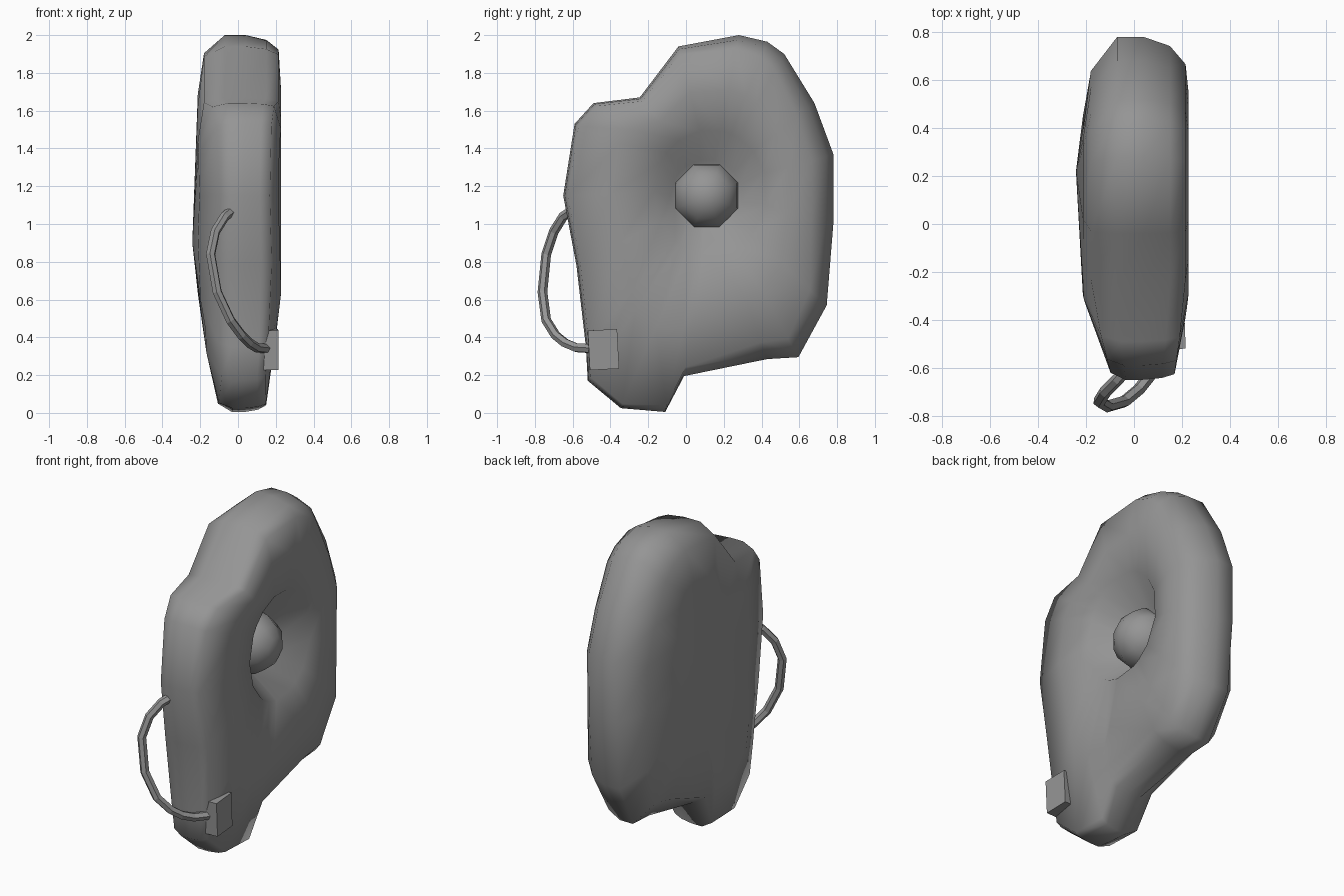
import bpy, bmesh, math
from mathutils import Vector

old = bpy.data.objects.get("Cube")
if old:
    bpy.data.objects.remove(old, do_unlink=True)

grey = bpy.data.materials.new("plain grey")
grey.use_nodes = True
colour = (0.3, 0.3, 0.3, 1)
grey.diffuse_color = colour
grey.node_tree.nodes["Principled BSDF"].inputs["Base Color"].default_value = colour


def finish(obj, name, angle=None):
    obj.name = name
    obj.data.materials.append(grey)
    if angle:
        bpy.ops.object.select_all(action='DESELECT')
        obj.select_set(True)
        bpy.context.view_layer.objects.active = obj
        bpy.ops.object.shade_smooth_by_angle(angle=math.radians(angle))


# Side outline of the body as (y, z)
outline = [Vector(p) for p in (
    (-.04, 1.94), (.28, 2), (.43, 1.965), (.52, 1.9), (.68, 1.64), (.78, 1.37),
    (.78, 1), (.745, .57), (.595, .295), (.43, .285), (-.01, .195), (-.11, .005),
    (-.345, .025), (-.52, .17), (-.53, .35), (-.58, .78), (-.65, 1.15),
    (-.59, 1.53), (-.49, 1.64), (-.245, 1.67))]
centre = Vector((.11, 1.15))


def inset(dist, least=.2):
    # The edge is rounder at the back than at the front and the lower lobe
    return [p + (centre - p).normalized() * dist * max(least, min(1, .4 + .9 * p.x))
            for p in outline]


def ellipse(mid, ry, rz):
    ring = []
    for p in outline:
        d = (p - centre).normalized()
        ring.append(Vector((mid[0] + d.x * ry, mid[1] + d.y * rz)))
    return ring


# Body: rings from the plain side, round the edge and down into the hollow
shoulder, rim = inset(.12), ellipse((.13, 1.17), .3, .33)
middle = [a.lerp(b, .5) for a, b in zip(shoulder, rim)]
rings = [(-.213, inset(.4, .8)), (-.18, inset(.15)), (-.07, outline),
         (.04, outline), (.15, inset(.04)), (.215, shoulder), (.228, middle),
         (.2, rim), (.05, ellipse(centre, .19, .19))]

bm = bmesh.new()


def add(x, p):
    # The body thins toward the lower lobe and the front edge
    lobe = min(1, .62 + .6 * p.y)
    front = max(0, min(1, (-p.x - .3) / .35))
    x *= 1 - front * (.5 if x < 0 else .23)
    return bm.verts.new((x * lobe + .03 * (1 - lobe), p.x, p.y))


loops = [[add(x, p) for p in ring] for x, ring in rings]
n = len(outline)
for a, b in zip(loops, loops[1:]):
    for i in range(n):
        j = (i + 1) % n
        bm.faces.new((a[i], a[j], b[j], b[i]))
for loop, x, mid in ((loops[0], -.242, Vector((.22, .9))), (loops[-1], .03, centre)):
    hub = add(x, mid)
    for i in range(n):
        bm.faces.new((loop[i], loop[(i + 1) % n], hub))
bmesh.ops.recalc_face_normals(bm, faces=bm.faces)
mesh = bpy.data.meshes.new("body")
bm.to_mesh(mesh)
bm.free()
body = bpy.data.objects.new("body", mesh)
bpy.context.collection.objects.link(body)
finish(body, "body", 80)

# Eight-sided ball sitting in the hollow, its pole facing sideways
bpy.ops.mesh.primitive_uv_sphere_add(segments=8, ring_count=8, radius=.186,
                                     location=(.01, centre.x, centre.y))
ball = bpy.context.object
ball.rotation_mode = 'ZYX'
ball.rotation_euler = (0, math.radians(90), math.radians(22.5))
finish(ball, "ball", 80)

# Small block on the lower lobe
bpy.ops.mesh.primitive_cube_add(size=1, location=(.12, -.44, .335),
                                rotation=(math.radians(3), 0, math.radians(2)))
block = bpy.context.object
block.scale = (.185, .155, .21)
finish(block, "block")

# Bent handle from the front edge down to the block
path = [(-.02, -.59, 1.08), (-.07, -.65, 1.04), (-.12, -.7, .96),
        (-.145, -.74, .84), (-.11, -.76, .64), (-.04, -.74, .49),
        (.02, -.69, .41), (.06, -.64, .37), (.1, -.58, .345), (.15, -.5, .34)]
curve = bpy.data.curves.new("handle", 'CURVE')
curve.dimensions = '3D'
curve.bevel_depth = .026
curve.bevel_resolution = 1
curve.use_fill_caps = True
spline = curve.splines.new('POLY')
spline.points.add(len(path) - 1)
for point, co in zip(spline.points, path):
    point.co = (*co, 1)
spline.use_smooth = False
handle = bpy.data.objects.new("handle", curve)
bpy.context.collection.objects.link(handle)
finish(handle, "handle")
